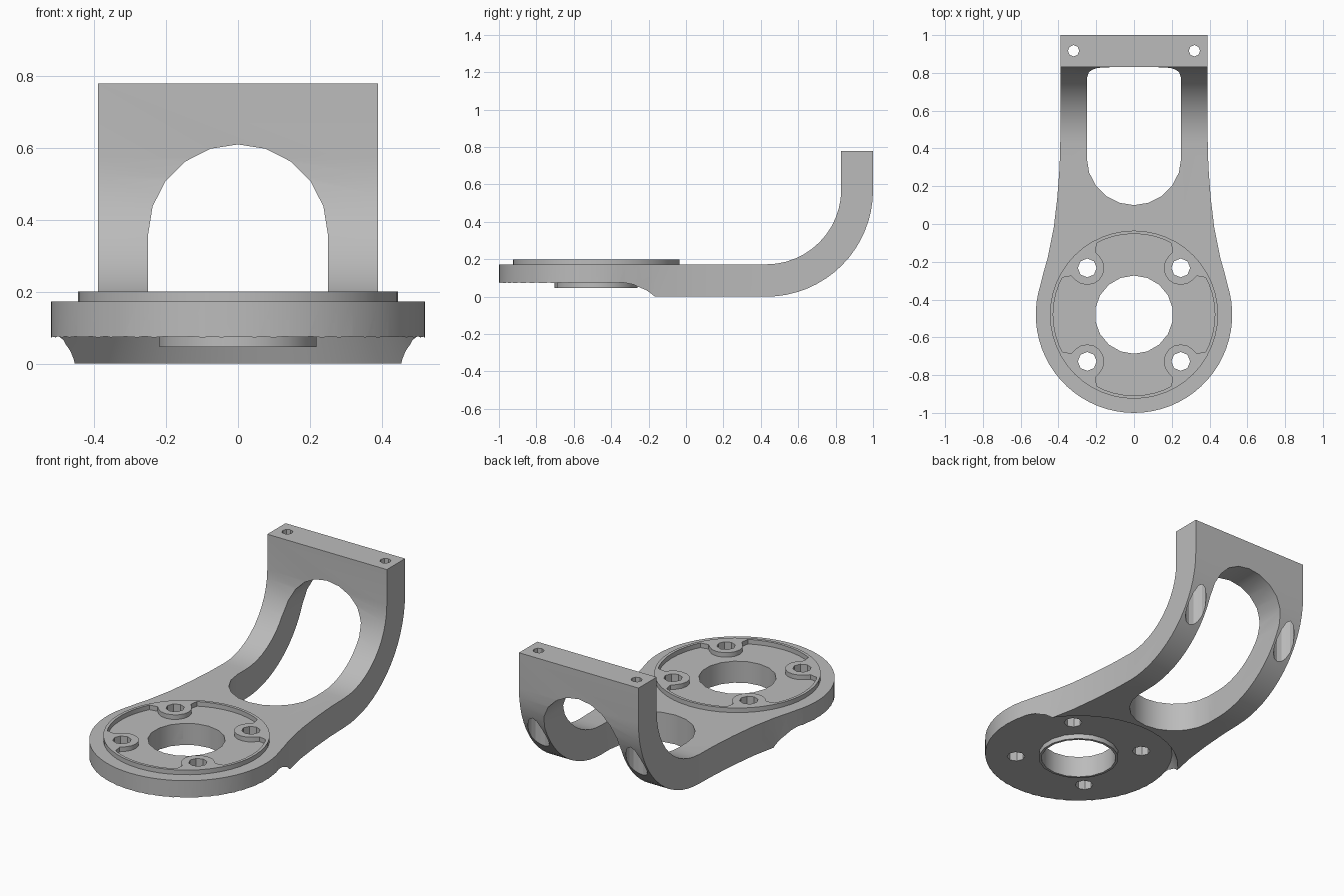
import bpy, bmesh
from math import sin, cos, pi, radians
from mathutils import Vector, Matrix

cube = bpy.data.objects.get("Cube")
if cube:
    bpy.data.objects.remove(cube, do_unlink=True)

grey = bpy.data.materials.new("plain_grey")
grey.use_nodes = True
tint = (0.5, 0.5, 0.5, 1)
grey.diffuse_color = tint
grey.node_tree.nodes["Principled BSDF"].inputs["Base Color"].default_value = tint

HUB = Vector((0, -0.48, 0))      # centre of the round mounting plate
TOP = 0.173                      # top of the plate


def prism(name, points, direction):
    """Extrude a closed outline along a direction."""
    bm = bmesh.new()
    face = bm.faces.new([bm.verts.new(p) for p in points])
    new = bmesh.ops.extrude_face_region(bm, geom=[face])["geom"]
    bmesh.ops.translate(bm, vec=direction, verts=[v for v in new if isinstance(v, bmesh.types.BMVert)])
    bmesh.ops.recalc_face_normals(bm, faces=bm.faces)
    mesh = bpy.data.meshes.new(name)
    bm.to_mesh(mesh)
    bm.free()
    mesh.materials.append(grey)
    obj = bpy.data.objects.new(name, mesh)
    bpy.context.collection.objects.link(obj)
    return obj


def cone(name, x, y, z0, z1, r0, r1, sides):
    """Upright cylinder or cone between two heights."""
    bm = bmesh.new()
    place = Matrix.Translation((x, y, (z0 + z1) / 2))
    bmesh.ops.create_cone(bm, cap_ends=True, segments=sides, radius1=r0, radius2=r1,
                          depth=z1 - z0, matrix=place)
    mesh = bpy.data.meshes.new(name)
    bm.to_mesh(mesh)
    bm.free()
    mesh.materials.append(grey)
    obj = bpy.data.objects.new(name, mesh)
    bpy.context.collection.objects.link(obj)
    return obj


def combine(target, tool, operation="DIFFERENCE"):
    """Apply a boolean and discard the tool."""
    tool.hide_render = True
    mod = target.modifiers.new("cut", "BOOLEAN")
    mod.operation, mod.object, mod.solver = operation, tool, "EXACT"
    bpy.context.view_layer.objects.active = target
    bpy.ops.object.modifier_apply(modifier=mod.name)
    bpy.data.objects.remove(tool, do_unlink=True)


def arc(cx, cy, r, start, end, steps):
    angles = [radians(start + (end - start) * i / steps) for i in range(steps + 1)]
    return [(cx + r * cos(a), cy + r * sin(a)) for a in angles]


# Bracket: bent side profile trimmed by the plan outline
side = [(-1.1, 0), *arc(0.43, 0.57, 0.57, -90, 0, 16), (1, 0.78), (0.83, 0.78),
        *arc(0.43, 0.573, 0.4, 0, -90, 12), (-1.1, TOP)]
bracket = prism("bent_bracket", [(-0.7, y, z) for y, z in side], (1.4, 0, 0))
half = arc(0, HUB.y, 0.52, -90, 18, 20) + [(0.48, -0.26), (0.457, -0.18), (0.425, -0.02),
                                          (0.406, 0.14), (0.394, 0.3), (0.39, 0.45), (0.39, 1.1)]
plan = half + [(-x, y) for x, y in reversed(half[1:])]
combine(bracket, prism("plan_cutter", [(x, y, -0.1) for x, y in plan], (0, 0, 1)), "INTERSECT")

# Flat recess with a sloping wall below the plate
combine(bracket, cone("recess_cutter", 0, HUB.y, -0.075, 0.075, 0.586, 0.52, 48))

# Long slot: round end in the base, arched end in the upright
arch = [(0.25, -0.1), *arc(0, 0.36, 0.25, 0, 180, 10), (-0.25, -0.1)]
combine(bracket, prism("arch_cutter", [(x, 0.35, z) for x, z in arch], (0, 0.8, 0)))
slot = [(0.25, 0.4), *arc(0, 0.35, 0.25, 0, -180, 10), (-0.25, 0.4)]
combine(bracket, prism("slot_cutter", [(x, y, -0.1) for x, y in slot], (0, 0, 0.4)))

# Screw holes down through the upright, widened from below
for x in (-0.32, 0.32):
    combine(bracket, cone("screw_cutter", x, 0.917, -0.1, 0.9, 0.03, 0.03, 8))
    combine(bracket, cone("counterbore_cutter", x, 0.917, -0.1, 0.5, 0.058, 0.058, 14))

# Raised rim on the plate, with four bosses growing inwards
rim = cone("raised_rim", 0, HUB.y, TOP - 0.01, 0.2, 0.445, 0.445, 48)
combine(rim, cone("rim_cutter", 0, HUB.y, 0.1, 0.3, 0.428, 0.428, 48))
boss = arc(0, 0, 0.09, 90, 270, 8) + [(0.03, -0.09), (0.065, -0.14), (0.085, 0),
                                     (0.065, 0.14), (0.03, 0.09)]
corners = [45 + 90 * i for i in range(4)]
for angle in corners:
    turn = Matrix.Translation(HUB) @ Matrix.Rotation(radians(angle), 4, "Z")
    outline = [turn @ Vector((0.35 + u, v, TOP - 0.01)) for u, v in boss]
    combine(rim, prism("boss", outline, (0, 0, 0.037 - TOP + TOP)), "UNION")

# Plate holes
for angle in corners:
    x, y = 0.35 * cos(radians(angle)), HUB.y + 0.35 * sin(radians(angle))
    for part in (bracket, rim):
        combine(part, cone("bolt_cutter", x, y, -0.1, 0.4, 0.05, 0.05, 8))
combine(bracket, cone("bore_cutter", 0, HUB.y, -0.1, 0.4, 0.207, 0.207, 18))

# Thin lip hanging below the centre bore
lip = cone("bore_lip", 0, HUB.y, 0.046, 0.08, 0.222, 0.222, 18)
combine(lip, cone("lip_cutter", 0, HUB.y, 0, 0.2, 0.207, 0.207, 18))

for part in (bracket, rim, lip):
    bpy.ops.object.select_all(action="DESELECT")
    part.select_set(True)
    bpy.context.view_layer.objects.active = part
    bpy.ops.object.shade_smooth_by_angle(angle=radians(25))
